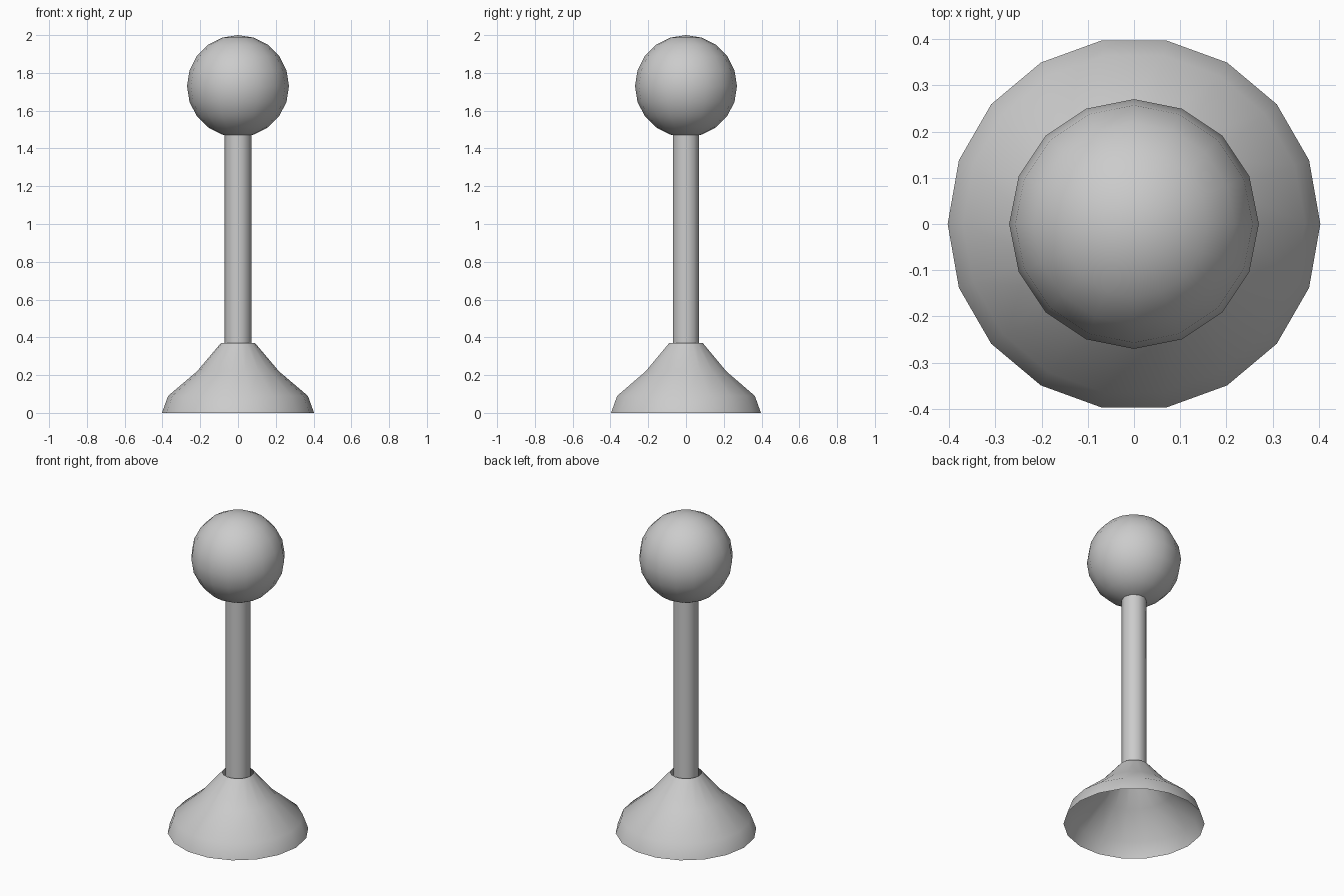
import bpy
import bmesh
from math import cos, sin, pi

cube = bpy.data.objects.get("Cube")
if cube:
    bpy.data.objects.remove(cube, do_unlink=True)

# Single flat grey
grey = bpy.data.materials.new("light_grey")
grey.use_nodes = True
colour = (0.6, 0.6, 0.6, 1)
grey.diffuse_color = colour
grey.node_tree.nodes["Principled BSDF"].inputs["Base Color"].default_value = colour


def finish(name, bm):
    """Turn a bmesh into a smooth grey object."""
    bmesh.ops.recalc_face_normals(bm, faces=bm.faces)
    for face in bm.faces:
        face.smooth = True
    mesh = bpy.data.meshes.new(name)
    bm.to_mesh(mesh)
    bm.free()
    mesh.materials.append(grey)
    obj = bpy.data.objects.new(name, mesh)
    bpy.context.collection.objects.link(obj)
    return obj


def lathe(name, profile, sides):
    """Open shell of revolution about z from (radius, height) points."""
    bm = bmesh.new()
    rings = [[bm.verts.new((r * cos(2 * pi * i / sides), r * sin(2 * pi * i / sides), z))
              for i in range(sides)] for r, z in profile]
    for low, high in zip(rings, rings[1:]):
        for i in range(sides):
            j = (i + 1) % sides
            bm.faces.new((low[i], low[j], high[j], high[i]))
    return finish(name, bm)


# Hollow flared foot, open below and above
lathe("base", [(0.403, 0), (0.37, 0.09), (0.217, 0.22), (0.09, 0.37)], 18)

# Thin post running from inside the foot into the ball
lathe("post", [(0.071, 0.31), (0.071, 1.5)], 10)

# Ball on top
bm = bmesh.new()
bmesh.ops.create_uvsphere(bm, u_segments=16, v_segments=10, radius=0.27)
bmesh.ops.translate(bm, verts=bm.verts, vec=(0, 0, 1.73))
finish("ball", bm)
